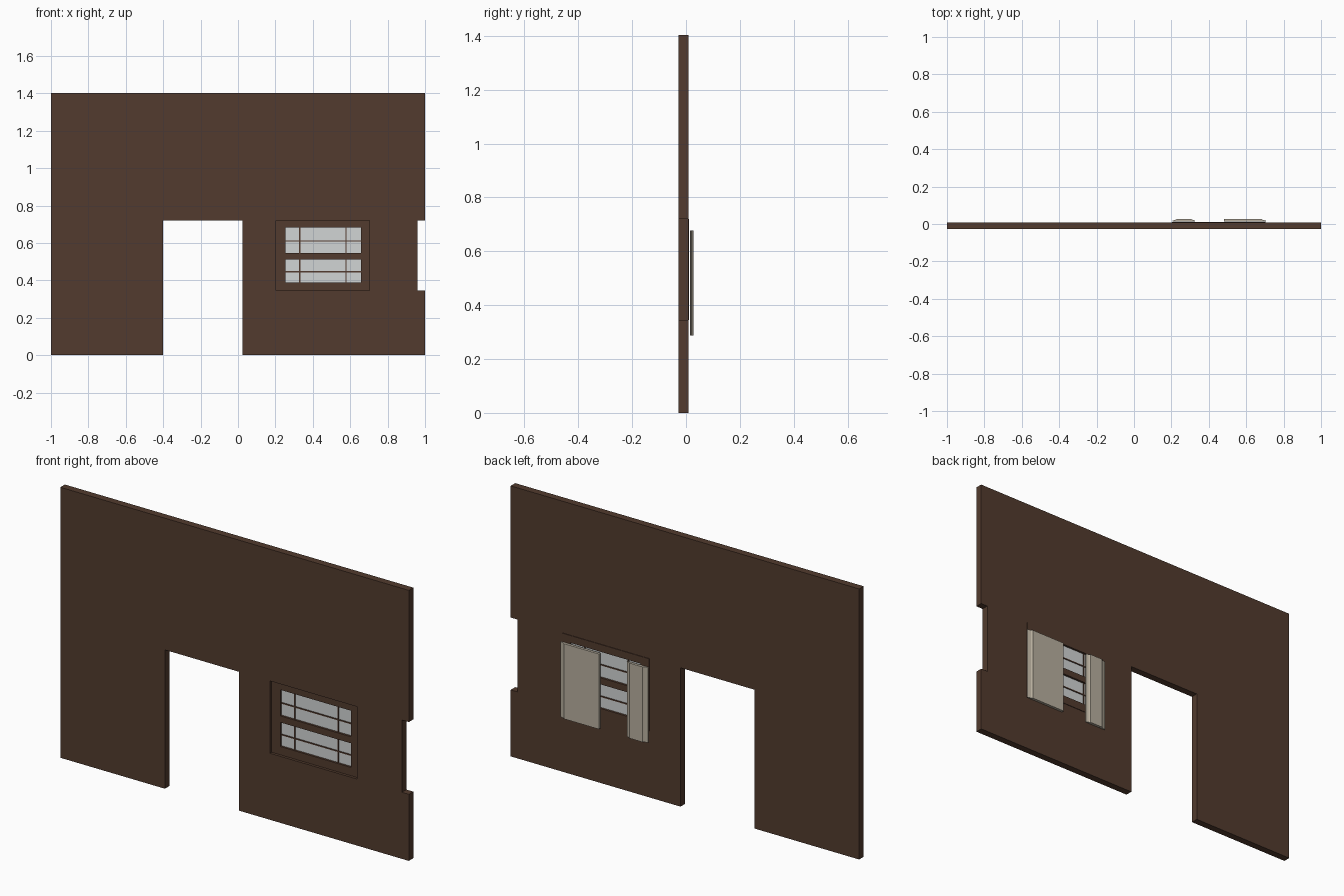
import bpy, bmesh, math
from mathutils import Matrix

if "Cube" in bpy.data.objects:
    bpy.data.objects.remove(bpy.data.objects["Cube"])


def material(name, rgb):
    m = bpy.data.materials.new(name)
    m.diffuse_color = (*rgb, 1)
    m.use_nodes = True
    m.node_tree.nodes["Principled BSDF"].inputs["Base Color"].default_value = m.diffuse_color
    return m


brown = material("dark brown", (0.085, 0.0437, 0.0273))
pale_grey = material("pale grey", (0.64, 0.66, 0.66))
beige = material("beige grey", (0.48, 0.43, 0.345))


def rect(x0, x1, z0, z1):
    return [(x0, z0), (x1, z0), (x1, z1), (x0, z1)]


def slab(name, loops, lo, hi, mat, upright=True):
    """Extrude flat loops (outline, then holes) along y, or along z if not upright."""
    curve = bpy.data.curves.new(name, 'CURVE')
    curve.dimensions = '2D'
    curve.fill_mode = 'BOTH'
    curve.extrude = (hi - lo) / 2
    for loop in loops:
        s = curve.splines.new('POLY')
        s.points.add(len(loop) - 1)
        for p, (a, b) in zip(s.points, loop):
            p.co = (a, b, 0, 1)
        s.use_cyclic_u = True
    temp = bpy.data.objects.new(name, curve)
    bpy.context.collection.objects.link(temp)
    dg = bpy.context.evaluated_depsgraph_get()
    mesh = bpy.data.meshes.new_from_object(temp.evaluated_get(dg))
    bpy.data.objects.remove(temp)
    mid = (lo + hi) / 2
    if upright:
        mesh.transform(Matrix.Translation((0, mid, 0)) @ Matrix.Rotation(math.pi / 2, 4, 'X'))
    else:
        mesh.transform(Matrix.Translation((0, 0, mid)))
    bm = bmesh.new()
    bm.from_mesh(mesh)
    bmesh.ops.remove_doubles(bm, verts=bm.verts, dist=1e-5)
    bmesh.ops.recalc_face_normals(bm, faces=bm.faces)
    for f in bm.faces:
        f.smooth = False
    bm.to_mesh(mesh)
    bm.free()
    mesh.name = name
    mesh.materials.clear()
    mesh.materials.append(mat)
    obj = bpy.data.objects.new(name, mesh)
    bpy.context.collection.objects.link(obj)
    return obj


# Wall with doorway, edge notch and window opening
wall = [(-1, 0), (-0.4, 0), (-0.4, 0.72), (0.025, 0.72), (0.025, 0), (1, 0),
        (1, 0.345), (0.96, 0.345), (0.96, 0.72), (1, 0.72), (1, 1.403), (-1, 1.403)]
slab("wall", [wall, rect(0.203, 0.703, 0.345, 0.72)], -0.028, 0.009, brown)

# Recessed window frame with two sashes
sashes = [(0.388, 0.513), (0.547, 0.682)]
slab("window_frame", [rect(0.203, 0.703, 0.345, 0.72)] +
     [rect(0.253, 0.658, a, b) for a, b in sashes], -0.014, 0.012, brown)

# Panes and thin glazing bars
for i, (a, b) in enumerate(sashes):
    slab(f"glass_{i}", [rect(0.253, 0.658, a, b)], -0.003, 0.001, pale_grey)
    mid = (a + b) / 2 - 0.004
    slab(f"horizontal_bar_{i}", [rect(0.253, 0.658, mid - 0.003, mid + 0.003)],
         -0.007, 0.005, brown)
    for j, x in enumerate((0.33, 0.578)):
        slab(f"vertical_bar_{i}_{j}", [rect(x - 0.003, x + 0.003, a, b)],
             -0.007, 0.005, brown)

# Pleated curtains hanging behind the window
narrow = [(0.205, 0.014), (0.205, 0.018), (0.222, 0.022), (0.23, 0.028),
          (0.305, 0.028), (0.313, 0.022), (0.327, 0.018), (0.327, 0.014)]
wide = [(0.48, 0.014), (0.48, 0.028), (0.68, 0.028), (0.688, 0.022),
        (0.707, 0.018), (0.707, 0.014)]
slab("narrow_curtain", [narrow], 0.287, 0.677, beige, upright=False)
slab("wide_curtain", [wide], 0.287, 0.677, beige, upright=False)
